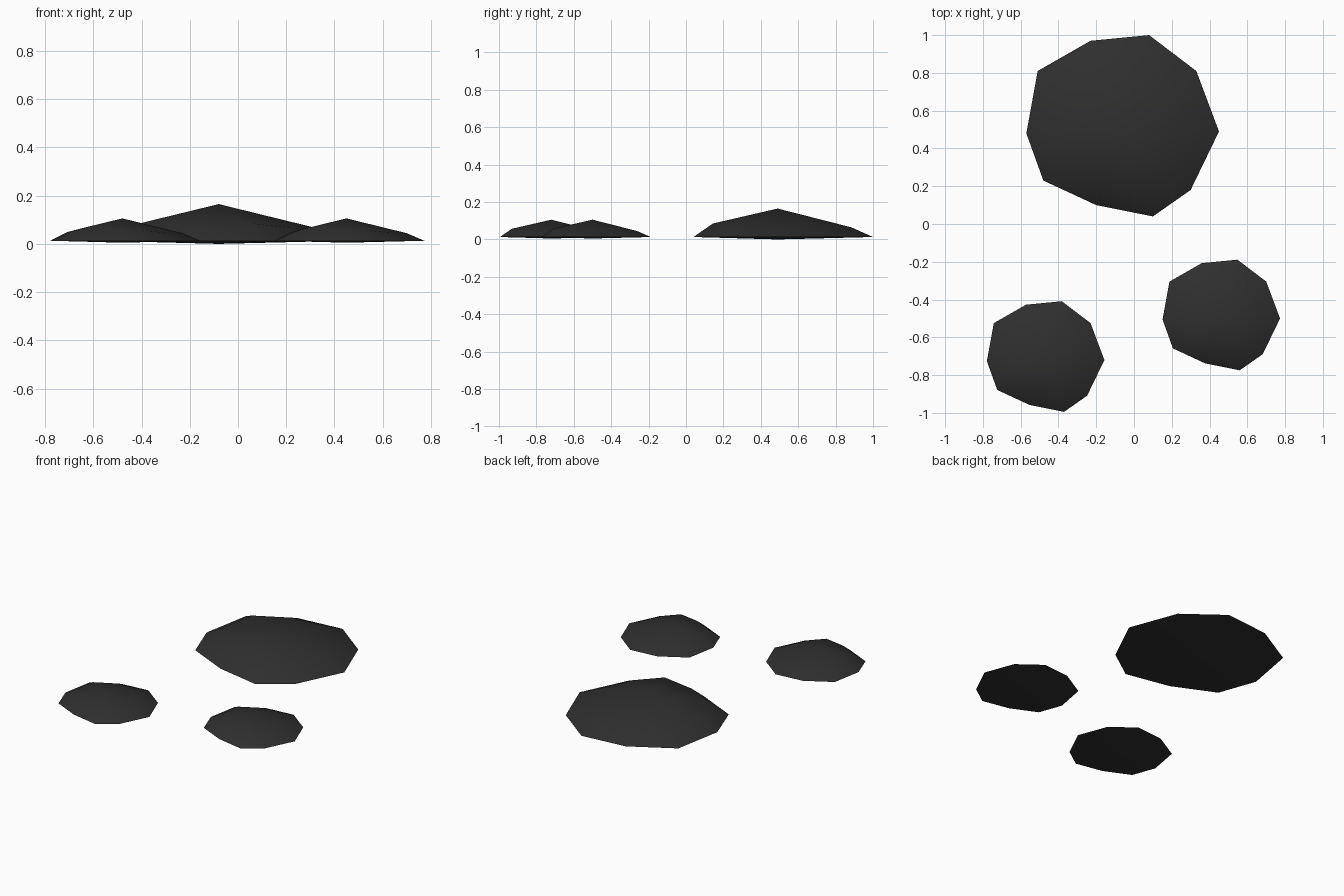
import bpy
import bmesh
import math

if "Cube" in bpy.data.objects:
    bpy.data.objects.remove(bpy.data.objects["Cube"])

mat = bpy.data.materials.new("charcoal")
mat.diffuse_color = (0.028, 0.028, 0.028, 1)
mat.use_nodes = True
mat.node_tree.nodes["Principled BSDF"].inputs["Base Color"].default_value = mat.diffuse_color

# Irregular ten-sided rim, as offsets from the peak
RIM = [(.53, 0), (.41, .32), (.16, .51), (-.15, .48), (-.43, .32),
       (-.49, -.01), (-.40, -.26), (-.12, -.39), (.18, -.45), (.38, -.31)]
SHOULDER_Z = [.065, .066, .065, .068, .072, .071, .09, .09, .085, .067]


def mound(name, x, y, size, lift):
    """Low faceted heap: peak, shoulder ring, rim and shallow underside."""
    bm = bmesh.new()

    def vert(px, py, pz):
        return bm.verts.new((x + px * size, y + py * size, lift + pz * size))

    peak, under = vert(0, 0, .165), vert(0, 0, 0)
    rim = [vert(px, py, .013) for px, py in RIM]
    ring = [vert(px * .77, py * .77, z) for (px, py), z in zip(RIM, SHOULDER_Z)]
    n = len(RIM)
    for i in range(n):
        j = (i + 1) % n
        bm.faces.new((ring[i], ring[j], peak))
        bm.faces.new((rim[i], rim[j], ring[j], ring[i]))
        bm.faces.new((rim[j], rim[i], under))
    for f in bm.faces:
        f.smooth = True
    # keep a crisp edge around the rim
    for i in range(n):
        bm.edges.get((rim[i], rim[(i + 1) % n])).smooth = False
    mesh = bpy.data.meshes.new(name)
    bm.to_mesh(mesh)
    bm.free()
    mesh.materials.append(mat)
    ob = bpy.data.objects.new(name, mesh)
    bpy.context.collection.objects.link(ob)


mound("large_mound", -.08, .49, 1, 0)
mound("small_mound_left", -.48, -.72, .61, .005)
mound("small_mound_right", .45, -.50, .61, .005)
